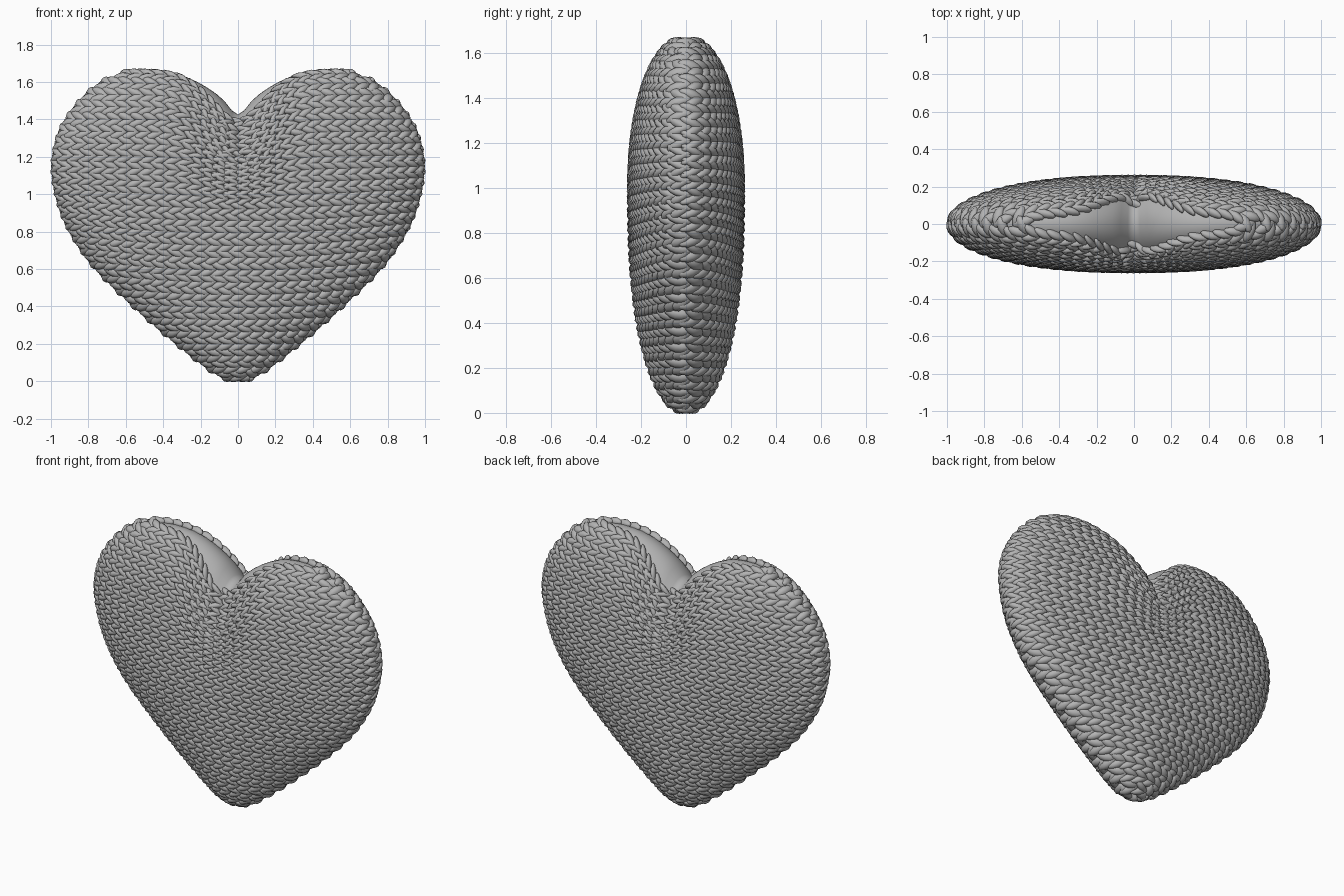
import bpy, bmesh, math
from mathutils import Vector

cube = bpy.data.objects.get("Cube")
if cube:
    bpy.data.objects.remove(cube)

ROWS, STITCH, DEPTH, MID = 26, 0.066, 0.237, 0.95

# Right half of the heart outline, from the notch to the tip
HALF = [(0, 1.43), (0.09, 1.52), (0.2, 1.595), (0.32, 1.645), (0.46, 1.66), (0.6, 1.64),
        (0.74, 1.575), (0.86, 1.46), (0.94, 1.33), (0.975, 1.19), (0.97, 1.06), (0.925, 0.89),
        (0.84, 0.73), (0.74, 0.6), (0.59, 0.45), (0.39, 0.27), (0.2, 0.115), (0.09, 0.04), (0, 0.015)]


def catmull(a, b, c, d, f):
    return (b * 2 + (c - a) * f + (a * 2 - b * 5 + c * 4 - d) * f * f
            + (b * 3 - a - c * 3 + d) * f ** 3) / 2


def radius_table(n=720):
    pts = [Vector((x, z - MID)) for x, z in HALF]
    pts = [Vector((-pts[1].x, pts[1].y))] + pts + [Vector((-pts[-2].x, pts[-2].y))]
    polar = []
    for i in range(1, len(pts) - 2):
        for k in range(16):
            p = catmull(*pts[i - 1:i + 3], k / 16)
            polar.append((math.atan2(p.x, p.y), p.length))
    polar.append((math.pi, pts[-2].length))
    table, j = [], 0
    for i in range(n + 1):
        a = math.pi * i / n
        while j < len(polar) - 2 and polar[j + 1][0] < a:
            j += 1
        (a0, r0), (a1, r1) = polar[j], polar[j + 1]
        table.append(r0 + (r1 - r0) * (a - a0) / (a1 - a0))
    return table


TABLE = radius_table()


def reach(x, z):
    """Distance from the centre as a share of the outline radius."""
    f = abs(math.atan2(x, z - MID)) / math.pi * (len(TABLE) - 1)
    i = min(int(f), len(TABLE) - 2)
    return math.hypot(x, z - MID) / (TABLE[i] + (TABLE[i + 1] - TABLE[i]) * (f - i))


def swell(r):
    return DEPTH * math.sqrt(max(0, 1 - r ** 2.3))


def smooth(f):
    f = min(1, max(0, f))
    return f * f * (3 - 2 * f)


def row_height(x, t):
    """Rows dip toward the notch and lift slightly toward the sides."""
    dip = 0.26 * smooth((t - 0.85) / 0.8) * math.exp(-(x / 0.21) ** 2)
    return t - dip + 0.09 * x * x * (1 - smooth((t - 0.5) / 0.9))


def row_end(t):
    x = 0
    while reach(x + 0.01, row_height(x + 0.01, t)) < 1:
        x += 0.01
    lo, hi = x, x + 0.01
    for _ in range(20):
        m = (lo + hi) / 2
        if reach(m, row_height(m, t)) < 1:
            lo = m
        else:
            hi = m
    return lo


def point(theta, t, end):
    x = end * math.sin(theta)
    z = row_height(x, t)
    return Vector((x, -swell(reach(x, z)), z))


def row_levels():
    """Row levels evenly spaced over the curved face."""
    walk, total, last = [], 0, None
    for i in range(801):
        t = 0.018 + (1.652 - 0.018) * i / 800
        x = 0.45 * smooth(t / 1.5)
        z = row_height(x, t)
        p = Vector((-swell(reach(x, z)), z))
        total += (p - last).length if last else 0
        walk.append((total, t))
        last = p
    return [next(t for s, t in walk if s >= total * k / (2 * ROWS) - 1e-9)
            for k in range(2 * ROWS + 1)]


def add_leaf(bm, centre, axis, side, up, length, width, thick):
    """One plump strand with pointed ends, its front end dipping under the next."""
    rings, sides = 5, 8

    def at(f, w, a):
        return (centre + axis * length * f + side * width * w * math.cos(a)
                + up * (thick * w * math.sin(a) - 0.16 * thick * f - 0.3 * thick * f * f))
    tail, tip = bm.verts.new(at(-1, 0, 0)), bm.verts.new(at(1, 0, 0))
    loops = []
    for i in range(rings):
        f = -0.84 + 1.68 * i / (rings - 1)
        w = (1 - f * f) ** 0.55
        loops.append([bm.verts.new(at(f, w, math.tau * k / sides)) for k in range(sides)])
    for k in range(sides):
        n = (k + 1) % sides
        bm.faces.new((tail, loops[0][n], loops[0][k]))
        bm.faces.new((tip, loops[-1][k], loops[-1][n]))
        for a, b in zip(loops, loops[1:]):
            bm.faces.new((a[k], a[n], b[n], b[k]))


def knit_row(bm, low, level, high):
    ends = [row_end(t) for t in (low, level, high)]
    steps = 240
    thetas = [math.pi * (i / steps - 0.5) for i in range(steps + 1)]
    path = [point(a, level, ends[1]) for a in thetas]
    run = [0]
    for a, b in zip(path, path[1:]):
        run.append(run[-1] + (b - a).length)
    count, i = max(2, round(run[-1] / STITCH)), 0
    for k in range(count):
        s = run[-1] * (k + 0.5) / count
        while run[i + 1] < s:
            i += 1
        f = (s - run[i]) / (run[i + 1] - run[i])
        centre = path[i].lerp(path[i + 1], f)
        theta = thetas[i] + f * math.pi / steps
        along = (path[min(i + 2, steps)] - path[max(i - 1, 0)]).normalized()
        across = point(theta, high, ends[2]) - point(theta, low, ends[0])
        across -= along * across.dot(along)
        gap = min(0.085, max(0.05, across.length))
        across.normalize()
        up = along.cross(across)
        if up.y > 0 and abs(up.y) > 0.2 or up.dot(centre - Vector((0, 0, MID))) < 0:
            up = -up
        # A pair of strands forms each V of the braid
        for sign in (-1, 1):
            axis = (along * math.cos(0.45) - across * sign * math.sin(0.45)).normalized()
            side = up.cross(axis)
            add_leaf(bm, centre + across * sign * gap * 0.25, axis, side, up,
                     0.064, gap * 0.35, 0.027)


def finish(bm, name, material):
    bmesh.ops.recalc_face_normals(bm, faces=bm.faces)
    mesh = bpy.data.meshes.new(name)
    bm.to_mesh(mesh)
    bm.free()
    mesh.materials.append(material)
    mesh.shade_smooth()
    obj = bpy.data.objects.new(name, mesh)
    bpy.context.collection.objects.link(obj)
    return obj


wool = bpy.data.materials.new("grey_wool")
wool.use_nodes = True
wool.diffuse_color = (0.45, 0.45, 0.45, 1)
wool.node_tree.nodes["Principled BSDF"].inputs["Base Color"].default_value = (0.45, 0.45, 0.45, 1)

# Padded heart under the stitches
bm = bmesh.new()
bmesh.ops.create_uvsphere(bm, u_segments=96, v_segments=32, radius=1)
for v in bm.verts:
    r, angle = math.hypot(v.co.x, v.co.y), math.atan2(v.co.x, v.co.y)
    edge = r / max(1e-6, reach(math.sin(angle), MID + math.cos(angle)))
    depth = math.copysign(swell(min(r, 1)), v.co.z) if r < 0.9999 else 0
    v.co = (edge * math.sin(angle) * 0.992, depth * 0.98, MID + edge * math.cos(angle) * 0.992)
finish(bm, "heart_padding", wool)

# Knitted cover: front rows, then the same rows turned to the back
levels = row_levels()
bm = bmesh.new()
for r in range(ROWS):
    knit_row(bm, *levels[2 * r:2 * r + 3])
front = finish(bm, "front_stitches", wool)
back = bpy.data.objects.new("back_stitches", front.data.copy())
back.rotation_euler.z = math.pi
bpy.context.collection.objects.link(back)
